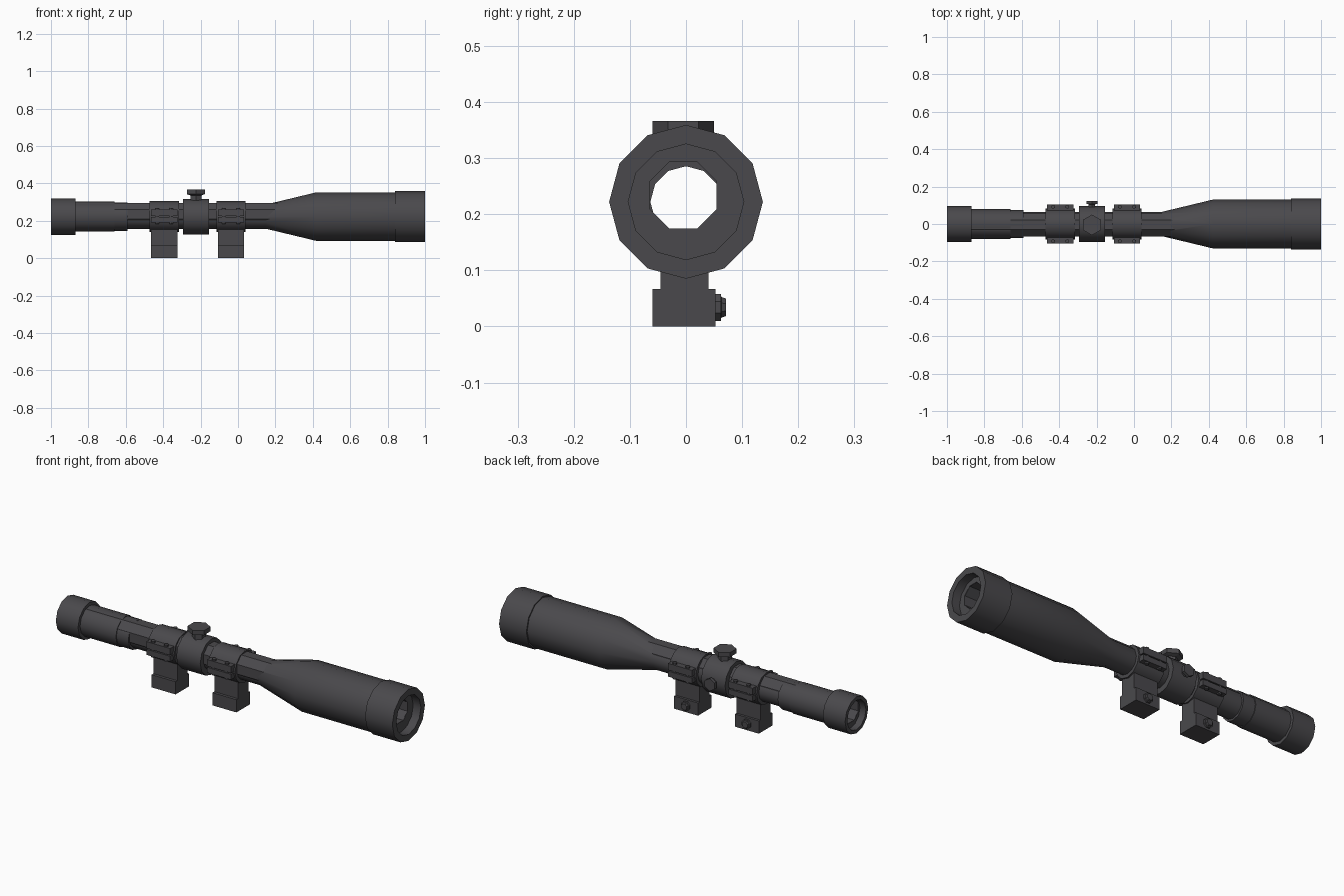
import bpy, bmesh, math
from mathutils import Matrix, Vector

cube = bpy.data.objects.get("Cube")
if cube:
    bpy.data.objects.remove(cube, do_unlink=True)

AXIS = 0.222          # height of the optical axis
BORE_Y, BORE_Z = -0.005, 0.234

metal = bpy.data.materials.new("dark grey metal")
metal.use_nodes = True
COLOUR = (0.068, 0.066, 0.072, 1)
metal.diffuse_color = COLOUR
metal.node_tree.nodes["Principled BSDF"].inputs["Base Color"].default_value = COLOUR


def finish(name, bm, smooth=False):
    bmesh.ops.recalc_face_normals(bm, faces=bm.faces)
    mesh = bpy.data.meshes.new(name)
    bm.to_mesh(mesh)
    bm.free()
    mesh.materials.append(metal)
    ob = bpy.data.objects.new(name, mesh)
    bpy.context.collection.objects.link(ob)
    if smooth:
        bpy.ops.object.select_all(action='DESELECT')
        ob.select_set(True)
        bpy.context.view_layer.objects.active = ob
        bpy.ops.object.shade_smooth_by_angle(angle=math.radians(32))
    return ob


def lathe(name, profile, centre, sides=12, turn=0.0, direction='X', closed=False, smooth=False):
    """Sweep (distance along axis, radius) pairs around an axis."""
    bm = bmesh.new()
    rings = []
    for d, r in profile:
        ring = []
        for i in range(sides):
            a = math.tau * i / sides + turn
            u, v = r * math.cos(a), r * math.sin(a)
            p = {'X': (d, u, v), 'Y': (v, d, u), 'Z': (v, u, d)}[direction]
            ring.append(bm.verts.new(Vector(p) + Vector(centre)))
        rings.append(ring)
    pairs = list(zip(rings, rings[1:]))
    if closed:
        pairs.append((rings[-1], rings[0]))
    else:
        bm.faces.new(rings[0])
        bm.faces.new(rings[-1])
    for a, b in pairs:
        for i in range(sides):
            j = (i + 1) % sides
            bm.faces.new((a[i], a[j], b[j], b[i]))
    return finish(name, bm, smooth)


def box(name, x, y, z):
    bm = bmesh.new()
    size = (x[1] - x[0], y[1] - y[0], z[1] - z[0])
    mid = Vector((x[0] + x[1], y[0] + y[1], z[0] + z[1])) / 2
    bmesh.ops.create_cube(bm, size=1, matrix=Matrix.Translation(mid) @ Matrix.Diagonal((*size, 1)))
    return finish(name, bm)


# Main body: eyepiece, tube, bell and front collar, with recessed ends
body = lathe("scope_body", [
    (-0.965, 0.078), (-1, 0.078), (-1, 0.097), (-0.87, 0.097), (-0.87, 0.08),
    (-0.66, 0.08), (-0.66, 0.076), (-0.59, 0.076), (-0.59, 0.065),
    (0.15, 0.065), (0.42, 0.13), (0.84, 0.13), (0.84, 0.137),
    (1, 0.137), (1, 0.103), (0.955, 0.103)], (0, 0, AXIS), smooth=True)

# Octagonal bore, lined by a thin sleeve
flat = 1 / math.cos(math.pi / 8)
inner, outer = 0.0595 * flat, 0.0615 * flat
cutter = lathe("bore_cutter", [(-1.1, 0.0605 * flat), (1.1, 0.0605 * flat)],
               (0, BORE_Y, BORE_Z), 8, math.pi / 8)
cutter.hide_render = True
cutter.hide_set(True)
cut = body.modifiers.new("bore", 'BOOLEAN')
cut.operation = 'DIFFERENCE'
cut.solver = 'EXACT'
cut.object = cutter
lathe("bore_sleeve", [(-0.964, inner), (-0.964, outer), (0.954, outer), (0.954, inner)],
      (0, BORE_Y, BORE_Z), 8, math.pi / 8, closed=True)


def ring(name, x, half, r):
    """Hollow collar around the tube."""
    return lathe(name, [(-half, 0.0635), (-half, r), (half, r), (half, 0.0635)],
                 (x, 0, AXIS), closed=True, smooth=True)


# Turret housing with top and side adjustment knobs
TURRET = -0.225
ring("turret_housing", TURRET, 0.07, 0.095)
lathe("top_knob", [(0.30, 0.033), (0.335, 0.033), (0.342, 0.055), (0.366, 0.055)],
      (TURRET, -0.005, 0), 6, direction='Z')
lathe("side_knob", [(0.08, 0.02), (0.105, 0.02), (0.108, 0.033), (0.124, 0.033)],
      (TURRET, 0, AXIS), 6, direction='Y')

# Two mounts: ring, clamp lugs with screws, stepped foot and bolt
for label, x in (("rear", -0.394), ("front", -0.0375)):
    ring(label + "_mount_ring", x, 0.078, 0.083)
    span = (x - 0.07, x + 0.07)
    box(label + "_mount_neck", span, (-0.045, 0.04), (0.06, 0.158))
    box(label + "_mount_foot", span, (-0.06, 0.053), (0, 0.067))
    lathe(label + "_foot_bolt", [(0.05, 0.026), (0.062, 0.026), (0.063, 0.02), (0.071, 0.017)],
          (x, 0, 0.034), 8, math.pi / 8, direction='Y')
    for side, s in (("left", 1), ("right", -1)):
        y = tuple(sorted((s * 0.065, s * 0.105)))
        box(f"{label}_{side}_upper_lug", span, y, (0.225, 0.26))
        box(f"{label}_{side}_lower_lug", span, y, (0.19, 0.219))
        for dx in (-0.038, 0.038):
            lathe(f"{label}_{side}_clamp_screw", [(0.182, 0.011), (0.269, 0.011)],
                  (x + dx, s * 0.092, 0), 6, direction='Z')
